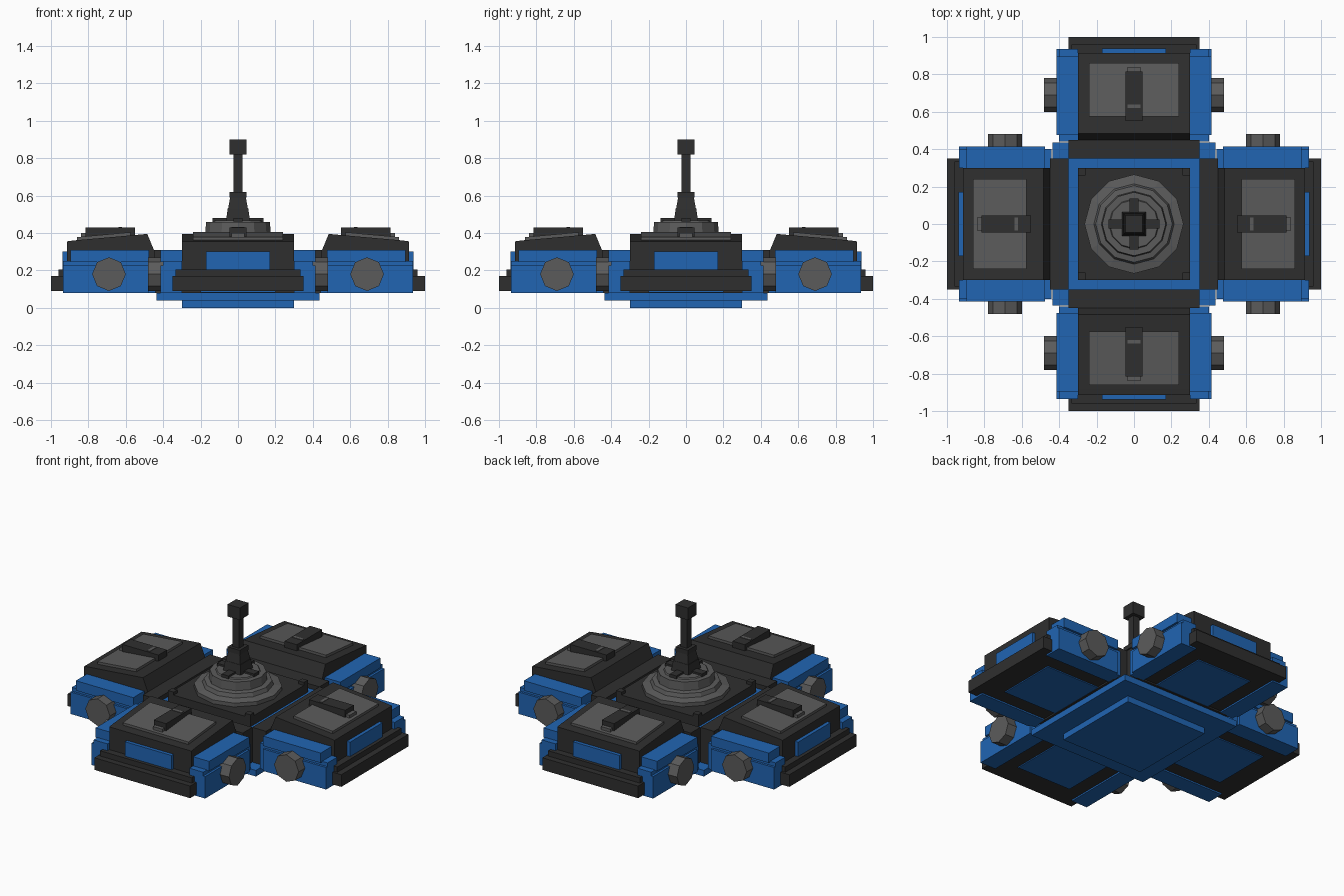
import bpy
import bmesh
from math import pi, cos, sin
from mathutils import Matrix

cube = bpy.data.objects.get("Cube")
if cube:
    bpy.data.objects.remove(cube, do_unlink=True)


def material(name, colour):
    m = bpy.data.materials.new(name)
    m.use_nodes = True
    m.diffuse_color = (*colour, 1)
    m.node_tree.nodes["Principled BSDF"].inputs["Base Color"].default_value = (*colour, 1)
    return m


BLUE = material("blue", (0.015, 0.13, 0.45))
DARK = material("charcoal", (0.028, 0.028, 0.028))
GREY = material("grey", (0.105, 0.105, 0.105))


def add(name, mesh, turn=0):
    ob = bpy.data.objects.new(name, mesh)
    ob.rotation_euler.z = turn
    bpy.context.collection.objects.link(ob)


def finish(name, bm, mat, arms):
    """Turn a bmesh into one object, or four around the centre."""
    bmesh.ops.recalc_face_normals(bm, faces=bm.faces)
    mesh = bpy.data.meshes.new(name)
    bm.to_mesh(mesh)
    bm.free()
    mesh.materials.append(mat)
    if arms:
        for k, side in enumerate(("front", "left", "back", "right")):
            add(side + "_" + name, mesh, k * pi / 2)
    else:
        add(name, mesh)


def loft(name, rings, mat, arms=False, mirror=False):
    """Skin matching rings of points and cap both ends."""
    bm = bmesh.new()
    for s in ((1, -1) if mirror else (1,)):
        loops = [[bm.verts.new((s * x, y, z)) for x, y, z in r] for r in rings]
        n = len(loops[0])
        for a, b in zip(loops, loops[1:]):
            for i in range(n):
                j = (i + 1) % n
                bm.faces.new((a[i], a[j], b[j], b[i]))
        bm.faces.new(loops[0])
        bm.faces.new(loops[-1])
    finish(name, bm, mat, arms)


def prism(name, profile, x0, x1, mat, arms=True, mirror=False):
    """Extrude a (y, z) profile along x."""
    loft(name, [[(x, y, z) for y, z in profile] for x in (x0, x1)], mat, arms, mirror)


def box(name, x, y, z, mat, arms=True, mirror=False):
    prism(name, [(y[0], z[0]), (y[1], z[0]), (y[1], z[1]), (y[0], z[1])],
          x[0], x[1], mat, arms, mirror)


def block(name, half, z0, z1, mat, top=None):
    """Square central block, optionally tapered."""
    rings = [[(sx * h, sy * h, z) for sx, sy in ((-1, -1), (1, -1), (1, 1), (-1, 1))]
             for h, z in ((half, z0), (top or half, z1))]
    loft(name, rings, mat)


def lathe(name, profile, sides, mat):
    """Faceted stack of polygons from (radius, z) steps."""
    loft(name, [[(r * sin(2 * pi * i / sides), r * cos(2 * pi * i / sides), z)
                 for i in range(sides)] for r, z in profile], mat)


# Central base and hub
block("base_foot", 0.30, 0, 0.04, BLUE)
block("base_plate", 0.435, 0.04, 0.08, BLUE)
block("hub_core", 0.35, 0.08, 0.28, BLUE)
block("hub_cover", 0.30, 0.28, 0.34, DARK)
box("hub_corner_post", (0.26, 0.30), (-0.30, -0.26), (0.33, 0.36), DARK)
box("hub_edge_bar", (-0.35, 0.35), (-0.45, -0.35), (0.08, 0.31), DARK)

# Turntable and mast
lathe("turntable", [(0.265, 0.34), (0.265, 0.365), (0.215, 0.375), (0.205, 0.40),
                    (0.175, 0.405), (0.17, 0.46), (0.135, 0.46), (0.13, 0.468)], 12, GREY)
box("mast_cross_arm", (-0.025, 0.025), (-0.135, -0.03), (0.46, 0.48), DARK)
block("mast_foot", 0.065, 0.46, 0.53, DARK, 0.055)
block("mast_socket", 0.053, 0.53, 0.59, DARK, 0.042)
block("mast_collar", 0.045, 0.59, 0.62, DARK)
block("mast_pole", 0.024, 0.62, 0.82, DARK)
block("mast_head", 0.045, 0.82, 0.90, DARK)

# Arm side rails with overhanging caps
box("side_rails", (0.30, 0.40), (-0.935, -0.44), (0.08, 0.25), BLUE, mirror=True)
box("rail_caps", (0.30, 0.415), (-0.895, -0.475), (0.245, 0.31), BLUE, mirror=True)
box("rail_lower_skirt", (0.39, 0.415), (-0.935, -0.475), (0.08, 0.225), BLUE, mirror=True)

# Sloping hood with raised panel and handle
prism("hood", [(-0.915, 0.09), (-0.45, 0.09), (-0.45, 0.31), (-0.485, 0.395),
               (-0.88, 0.36), (-0.915, 0.355)], -0.30, 0.30, DARK)
prism("hood_panel", [(-0.86, 0.355), (-0.575, 0.38), (-0.575, 0.404), (-0.86, 0.378)],
      -0.24, 0.24, GREY)
prism("hood_handle", [(-0.815, 0.375), (-0.55, 0.385), (-0.55, 0.43), (-0.815, 0.43)],
      -0.045, 0.045, DARK)
box("handle_block", (-0.035, 0.035), (-0.84, -0.81), (0.37, 0.40), GREY)
box("handle_inlay", (-0.035, 0.035), (-0.64, -0.62), (0.428, 0.433), GREY)

# Outer end plate, bumper and underside panel
box("end_plate", (-0.17, 0.17), (-0.938, -0.91), (0.20, 0.30), BLUE)
box("bumper", (-0.35, 0.35), (-1.0, -0.91), (0.09, 0.17), DARK)
box("bumper_ledge", (-0.335, 0.335), (-0.96, -0.91), (0.165, 0.205), DARK)
box("underside_panel", (-0.20, 0.20), (-0.84, -0.44), (0.083, 0.095), BLUE)

# Octagonal side bolts
octagon = [(-0.69 + 0.09 * sin(i * pi / 4), 0.18 + 0.09 * cos(i * pi / 4)) for i in range(8)]
prism("side_bolts", octagon, 0.40, 0.48, GREY, mirror=True)
